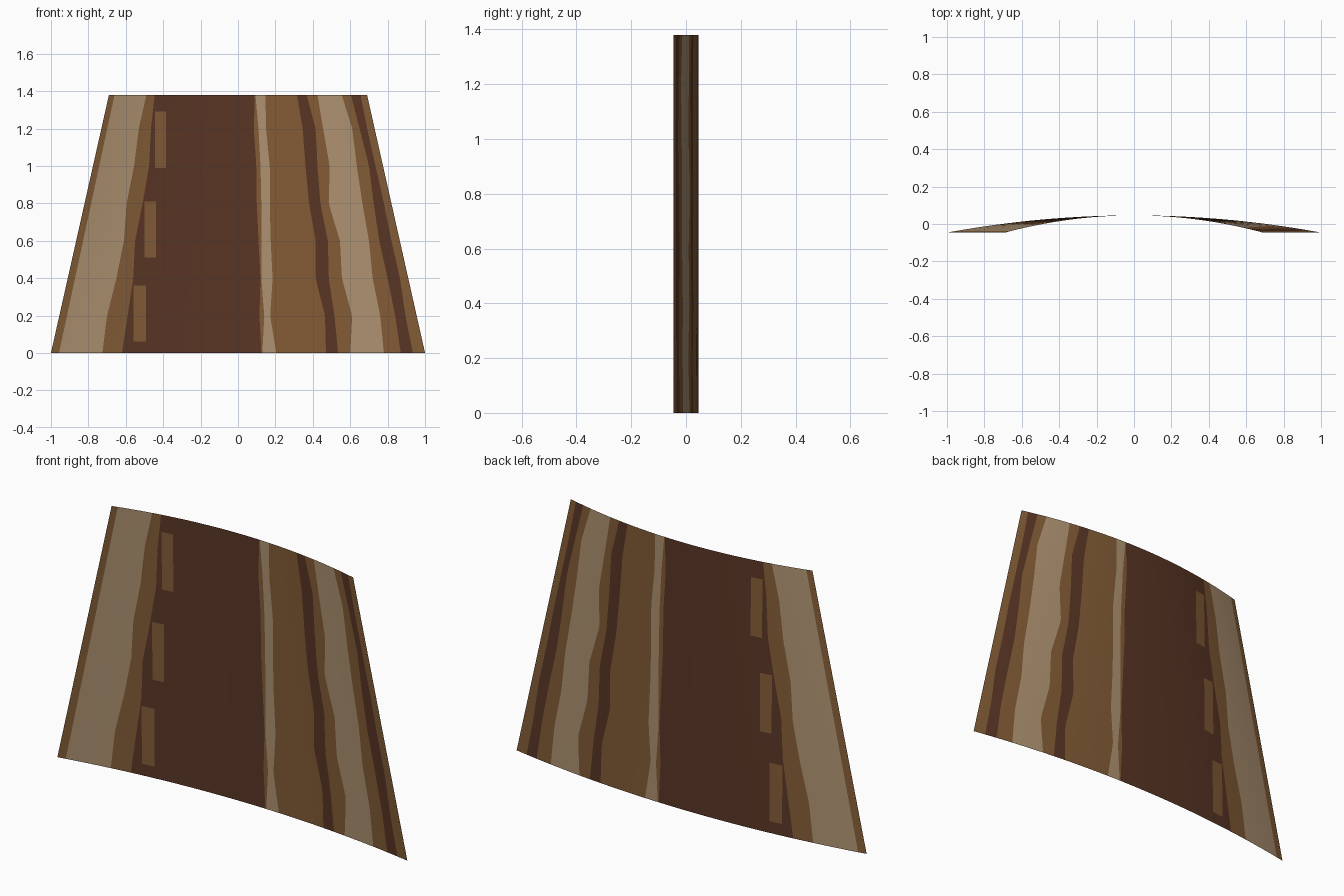
import bpy, bmesh, math

if "Cube" in bpy.data.objects:
    bpy.data.objects.remove(bpy.data.objects["Cube"])

HEIGHT, BOTTOM, TOP = 1.38, 1.0, 0.69     # height and half widths
ROWS = 46


def material(name, rgb):
    m = bpy.data.materials.new(name)
    lin = [((c / 255 + 0.055) / 1.055) ** 2.4 for c in rgb]
    m.diffuse_color = (*lin, 1)
    m.use_nodes = True
    m.node_tree.nodes["Principled BSDF"].inputs["Base Color"].default_value = m.diffuse_color
    return m


LIGHT, MID, DARK = 0, 1, 2
mats = [material("light tan", (174, 146, 113)),
        material("mid brown", (131, 92, 54)),
        material("dark brown", (90, 54, 37))]

# Stripes left to right: colour, then its right edge as a fraction of the
# half width, sampled at eight even heights from bottom to top
BLOB = 3   # column holding the broken knots
stripes = [
    (MID, [-.957]),
    (LIGHT, [-.725, -.733, -.714, -.705, -.726, -.716, -.726, -.71]),
    (MID, [-.62, -.618, -.615, -.636, -.622, -.613, -.637, -.645]),
    (DARK, [-.60]),
    (DARK, [-.52]),
    (DARK, [.125, .12, .132, .127, .122, .126, .116, .13]),
    (MID, [.13, .147, .137, .145, .152, .155, .15, .135]),
    (LIGHT, [.205, .18, .203, .202, .207, .219, .205, .213]),
    (MID, [.47, .487, .456, .48, .463, .465, .473, .457]),
    (DARK, [.535, .54, .533, .555, .537, .548, .568, .532]),
    (MID, [.60, .639, .61, .63, .591, .632, .623, .616]),
    (LIGHT, [.78, .796, .791, .809, .811, .819, .836, .804]),
    (MID, [.87, .88, .879, .873, .884, .903, .89, .875]),
    (DARK, [.935, .937, .951, .948, .951, .948, .945, .949]),
    (MID, [1.0]),
]
# Knots of mid brown inside the dark stripe: z range, x range
knots = [(.05, .37, -.56, -.492), (.50, .83, -.50, -.438), (.98, 1.29, -.445, -.385)]


def half_width(z):
    return BOTTOM + (TOP - BOTTOM) * z / HEIGHT


def knot_at(z):
    return next((k for k in knots if k[0] <= z <= k[1]), None)


def sample(path, z):
    if len(path) == 1:
        return path[0]
    t = min(z / 0.2, 7)
    if t > 6:                      # last interval is shorter
        t = min(7, 6 + (z - 1.2) / 0.18)
    i = min(int(t), 6)
    return path[i] + (path[i + 1] - path[i]) * (t - i)


def row_edges(z):
    edges = [-1.0] + [sample(p, z) for _, p in stripes]
    k = knot_at(z)
    if k:
        edges[BLOB + 1] = k[2] / half_width(z)
        edges[BLOB + 2] = k[3] / half_width(z)
    return edges


# Curved, tapering panel built row by row
bm = bmesh.new()
splits = [max(1, math.ceil((b - a) / 0.06)) for a, b in zip(row_edges(0), row_edges(0)[1:])]
grid, heights = [], [HEIGHT * r / ROWS for r in range(ROWS + 1)]
for z in heights:
    e = row_edges(z)
    us = [-1.0]
    for a, b, n in zip(e, e[1:], splits):
        us += [a + (b - a) * (k + 1) / n for k in range(n)]
    grid.append([bm.verts.new((u * half_width(z), 0.046 - 0.092 * u * u, z)) for u in us])

columns = [i for i, n in enumerate(splits) for _ in range(n)]
for r in range(ROWS):
    k = knot_at(heights[r])
    in_knot = k is not None and k == knot_at(heights[r + 1])
    for c, stripe in enumerate(columns):
        f = bm.faces.new((grid[r][c], grid[r][c + 1], grid[r + 1][c + 1], grid[r + 1][c]))
        f.material_index = MID if in_knot and stripe == BLOB + 1 else stripes[stripe][0]
        f.smooth = True

mesh = bpy.data.meshes.new("curved_striped_panel")
bm.to_mesh(mesh)
bm.free()
for m in mats:
    mesh.materials.append(m)
panel = bpy.data.objects.new("curved_striped_panel", mesh)
bpy.context.collection.objects.link(panel)
